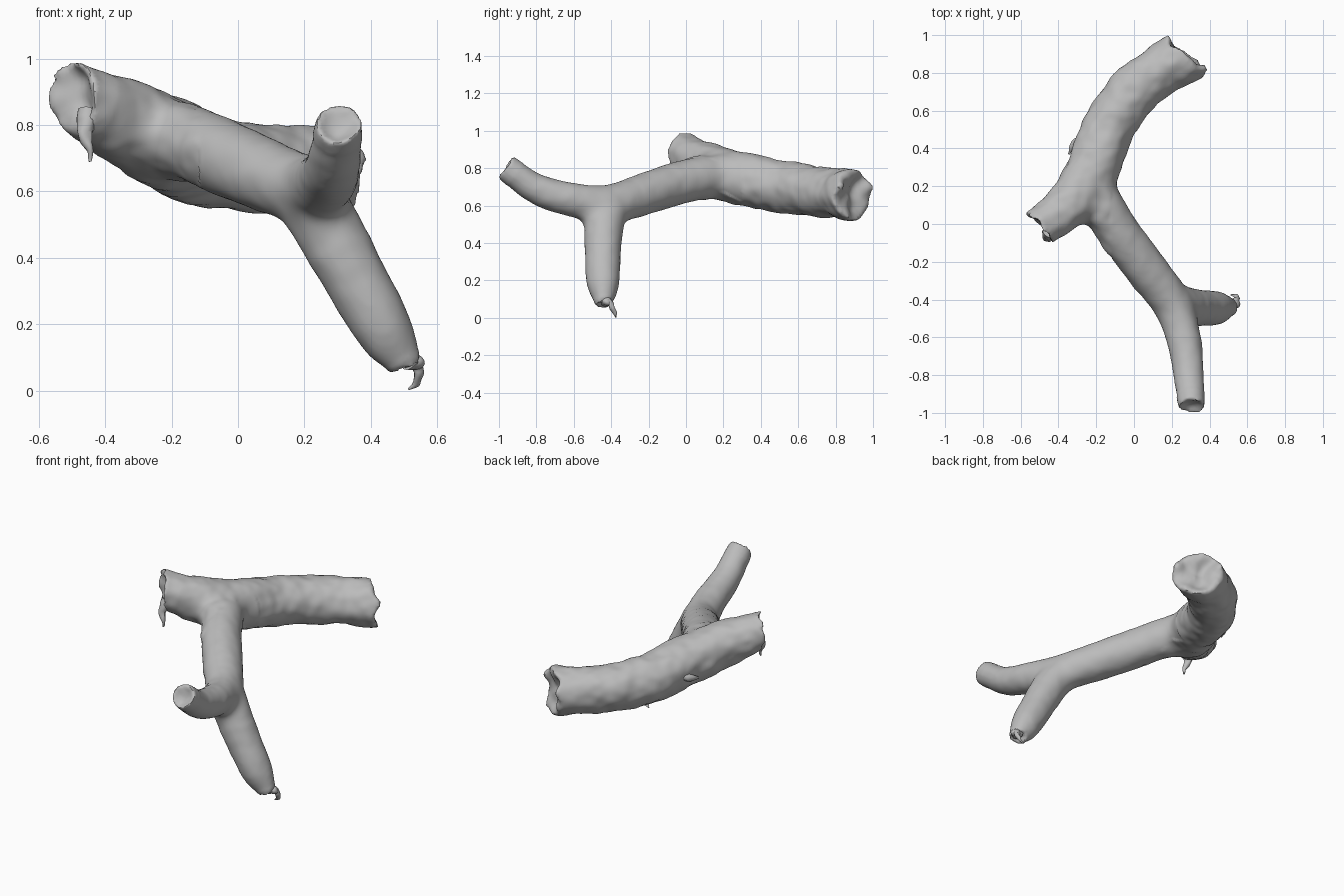
import bpy, bmesh, math
from mathutils import Vector, noise

if "Cube" in bpy.data.objects:
    bpy.data.objects.remove(bpy.data.objects["Cube"])

bark = bpy.data.materials.new("weathered grey")
bark.diffuse_color = (0.5, 0.5, 0.5, 1)
bark.use_nodes = True
bark.node_tree.nodes["Principled BSDF"].inputs["Base Color"].default_value = bark.diffuse_color
SIDES = 32


def spline(pts, steps=6):
    """Catmull-Rom curve through (x, y, z, radius) points."""
    p = [Vector(q) for q in pts]
    p = [p[0] * 2 - p[1]] + p + [p[-1] * 2 - p[-2]]
    out = []
    for i in range(1, len(p) - 2):
        a, b, c, d = p[i - 1:i + 3]
        for k in range(steps):
            t = k / steps
            out.append(0.5 * (2 * b + (c - a) * t + (2 * a - 5 * b + 4 * c - d) * t * t
                              + (3 * b - a - 3 * c + d) * t ** 3))
    return out + [p[-2]]


def loft(bm, rings):
    """Skin rings of points and close both ends."""
    vs = [[bm.verts.new(c) for c in r] for r in rings]
    n = len(vs[0])
    for a, b in zip(vs, vs[1:]):
        for j in range(n):
            k = (j + 1) % n
            bm.faces.new((a[j], a[k], b[k], b[j]))
    bm.faces.new(vs[0][::-1])
    bm.faces.new(vs[-1])


def limb(bm, pts, cut_start=None, cut_end=None, sides=SIDES, rough=0.022):
    """Tube along a path; cut ends are slanted, ragged and hollowed."""
    path = spline(pts)
    cen = [q.xyz for q in path]
    rings, u = [], None
    tans = []
    for i, c in enumerate(cen):
        t = (cen[min(i + 1, len(cen) - 1)] - cen[max(i - 1, 0)]).normalized()
        u = t.orthogonal() if u is None else u - t * u.dot(t)
        u.normalize()
        v = t.cross(u)
        tans.append(t)
        rings.append([c + (u * math.cos(a) + v * math.sin(a)) * path[i].w
                      for a in (2 * math.pi * j / sides for j in range(sides))])

    def cap(c, t, ring, normal):
        n = Vector(normal).normalized()
        res = []
        for s, depth in ((1, 0), (0.82, 0.006), (0.55, 0.022), (0.1, 0.03)):
            row = []
            for p in ring:
                q = c + (p - c) * s
                q = q - t * ((q - c).dot(n) / t.dot(n))
                row.append(q - n * depth + n * rough * noise.noise(q * 14))
            res.append(row)
        return res

    # keep the ring next to a slanted cut clear of it
    if cut_end:
        rings = rings[:-4] + cap(cen[-1], tans[-1], rings[-1], cut_end)
    if cut_start:
        rings = cap(cen[0], -tans[0], rings[0], cut_start)[::-1] + rings[4:]
    loft(bm, rings)


def make_object(name, bm):
    bmesh.ops.recalc_face_normals(bm, faces=bm.faces)
    me = bpy.data.meshes.new(name)
    bm.to_mesh(me)
    bm.free()
    me.materials.append(bark)
    ob = bpy.data.objects.new(name, me)
    bpy.context.collection.objects.link(ob)
    bpy.context.view_layer.objects.active = ob
    return ob


bm = bmesh.new()
# thick curved trunk, back end to left stub
limb(bm, [(0.275, 0.895, 0.66, 0.137), (0.17, 0.835, 0.665, 0.137), (0.03, 0.735, 0.675, 0.137),
          (-0.085, 0.6, 0.688, 0.138), (-0.16, 0.45, 0.715, 0.142), (-0.21, 0.3, 0.745, 0.142),
          (-0.28, 0.17, 0.78, 0.14), (-0.38, 0.075, 0.83, 0.122), (-0.495, -0.015, 0.885, 0.105)],
     cut_start=(0.65, 0.75, 0), cut_end=(-0.75, -0.65, 0.05), rough=0.04)
# side branch running forward to the front tip
limb(bm, [(-0.24, 0.2, 0.765, 0.12), (-0.15, 0.06, 0.745, 0.122), (-0.05, -0.09, 0.705, 0.115),
          (0.08, -0.26, 0.65, 0.113), (0.2, -0.42, 0.605, 0.108), (0.262, -0.6, 0.63, 0.095),
          (0.29, -0.8, 0.69, 0.083), (0.305, -0.965, 0.805, 0.07)],
     cut_end=(0, -0.82, 0.57))
# lower twig reaching down to the ground
limb(bm, [(0.15, -0.37, 0.64, 0.09), (0.245, -0.43, 0.53, 0.108), (0.33, -0.445, 0.38, 0.1),
          (0.42, -0.445, 0.22, 0.093), (0.47, -0.44, 0.135, 0.078), (0.508, -0.437, 0.075, 0.046)],
     cut_end=(0.5, 0.1, -0.85))
branch = make_object("forked_branch", bm)

# fuse the limbs into one skin
mod = branch.modifiers.new("fuse", 'REMESH')
mod.mode = 'VOXEL'
mod.voxel_size = 0.012
bpy.ops.object.modifier_apply(modifier=mod.name)

# smooth the bark, blend the forks, leave the broken ends ragged
ends = [Vector(e) for e in ((0.275, 0.895, 0.66), (-0.495, -0.015, 0.885),
                            (0.305, -0.965, 0.805), (0.508, -0.437, 0.075))]
reach = (0.18, 0.14, 0.1, 0.06)
forks = [Vector(f) for f in ((-0.17, 0.1, 0.76), (0.22, -0.42, 0.6))]
bm = bmesh.new()
bm.from_mesh(branch.data)
body = [v for v in bm.verts if all((v.co - e).length > r for e, r in zip(ends, reach))]
near = [v for v in body if min((v.co - f).length for f in forks) < 0.22]
for verts, times in ((bm.verts[:], 2), (body, 10), (near, 30), (body, 6)):
    for _ in range(times):
        bmesh.ops.smooth_vert(bm, verts=verts, factor=0.5,
                              use_axis_x=True, use_axis_y=True, use_axis_z=True)
bm.normal_update()
for v in bm.verts:
    lumps = 0.012 if v.co.x < -0.12 or v.co.y > 0.3 else 0.004
    v.co += v.normal * lumps * (noise.noise(v.co * 7) + 0.5 * noise.noise(v.co * 16))
bm.to_mesh(branch.data)
bm.free()

# torn bark slivers at the broken ends and on the trunk
slivers = {
    "stub_sliver": [(-0.45, -0.04, 0.84, 0.035), (-0.462, -0.07, 0.775, 0.022),
                    (-0.45, -0.08, 0.73, 0.014), (-0.447, -0.085, 0.69, 0.004)],
    "ground_sliver": [(0.515, -0.43, 0.09, 0.03), (0.54, -0.405, 0.075, 0.017),
                      (0.54, -0.385, 0.03, 0.013), (0.515, -0.375, 0.004, 0.004)],
    "tip_flap": [(0.5, -0.43, 0.1, 0.03), (0.54, -0.42, 0.085, 0.022), (0.555, -0.41, 0.085, 0.006)],
    "trunk_flake": [(-0.29, 0.43, 0.72, 0.03), (-0.325, 0.41, 0.71, 0.02), (-0.345, 0.37, 0.70, 0.005)],
}
objects = [branch]
for name, pts in slivers.items():
    bm = bmesh.new()
    limb(bm, pts, sides=10)
    for v in bm.verts:
        v.co += Vector((noise.noise(v.co * 30), noise.noise(v.co * 30 + Vector((5, 5, 5))), 0)) * 0.008
    objects.append(make_object(name, bm))

for ob in objects:
    bpy.ops.object.select_all(action='DESELECT')
    ob.select_set(True)
    bpy.context.view_layer.objects.active = ob
    bpy.ops.object.shade_smooth_by_angle(angle=math.radians(50))
